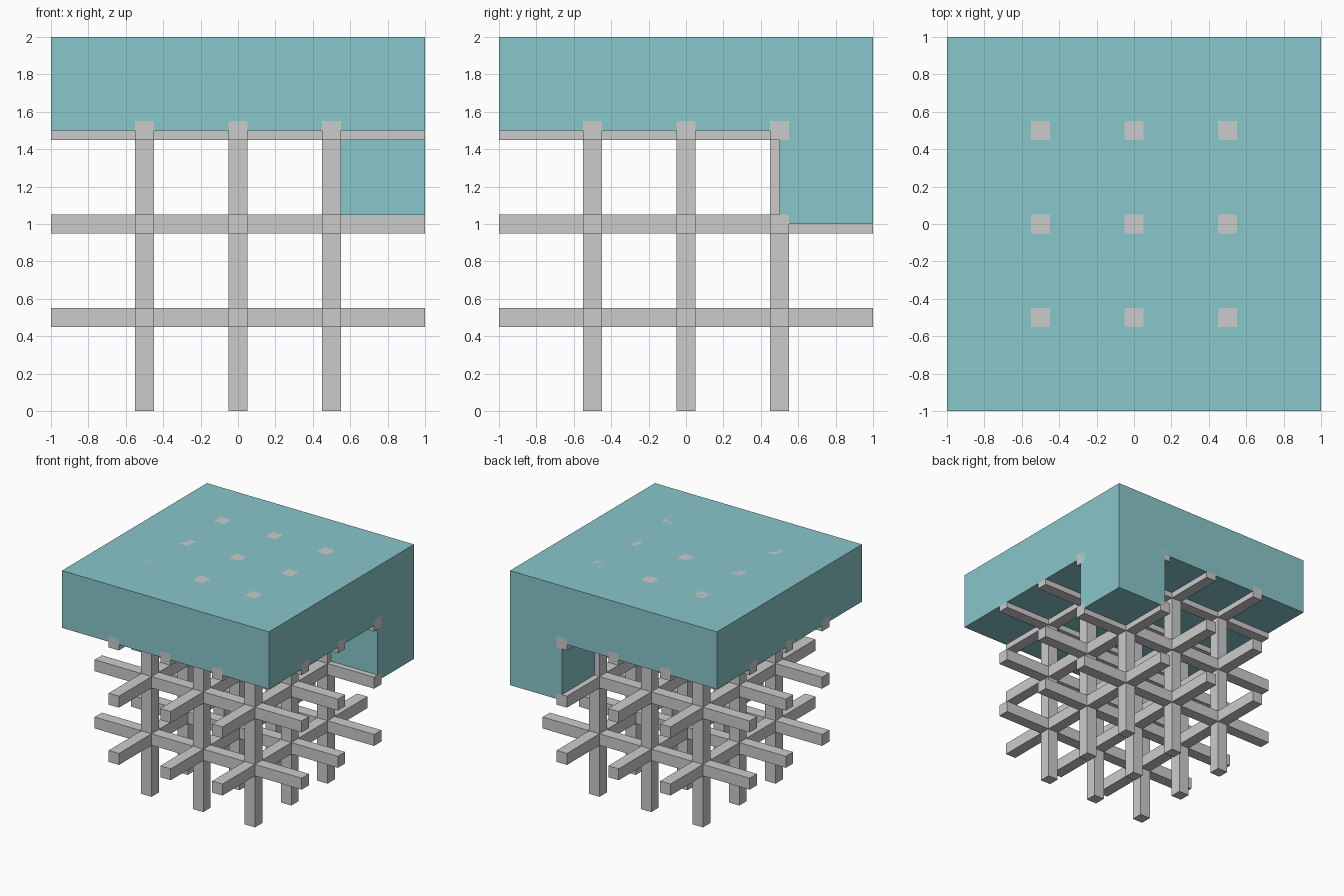
import bpy
import bmesh
from mathutils import Matrix, Vector

if "Cube" in bpy.data.objects:
    bpy.data.objects.remove(bpy.data.objects["Cube"])

GRID = (-0.5, 0.0, 0.5)   # lattice spacing
T = 0.1                   # beam thickness


def add_box(bm, centre, size):
    m = Matrix.Translation(Vector(centre)) @ Matrix.Diagonal((*size, 1.0))
    bmesh.ops.create_cube(bm, size=1.0, matrix=m)


def make_object(name, bm, mat=None):
    mesh = bpy.data.meshes.new(name)
    bm.to_mesh(mesh)
    bm.free()
    obj = bpy.data.objects.new(name, mesh)
    bpy.context.collection.objects.link(obj)
    if mat:
        mesh.materials.append(mat)
    return obj


# Lattice: nine full-length square beams along each axis
for axis, name in enumerate(("beams_left_right", "beams_front_back", "posts")):
    bm = bmesh.new()
    size = [T, T, T]
    size[axis] = 2.0
    for a in GRID:
        for b in GRID:
            centre = [a, b]
            centre.insert(axis, 0.0)
            centre[2] += 1.0
            add_box(bm, centre, size)
    make_object(name, bm)

# Solid: slab over the top layer with one corner cell hanging below,
# extruded from the slab's underside so it is a single closed shell
teal = bpy.data.materials.new("teal")
teal.diffuse_color = (0.25, 0.57, 0.59, 1.0)
teal.use_nodes = True
teal.node_tree.nodes["Principled BSDF"].inputs["Base Color"].default_value = teal.diffuse_color

bm = bmesh.new()
add_box(bm, (0, 0, 1.75), (2, 2, 0.5))
for normal in ((1, 0, 0), (0, 1, 0)):
    bmesh.ops.bisect_plane(bm, geom=bm.verts[:] + bm.edges[:] + bm.faces[:],
                           plane_co=Vector(normal) * 0.5, plane_no=normal)
bm.normal_update()
corner = [f for f in bm.faces if f.normal.z < -0.9
          and f.calc_center_median().x > 0.5 and f.calc_center_median().y > 0.5]
result = bmesh.ops.extrude_face_region(bm, geom=corner)
bmesh.ops.delete(bm, geom=[f for f in corner if f.is_valid], context="FACES_ONLY")
moved = [g for g in result["geom"] if isinstance(g, bmesh.types.BMVert)]
bmesh.ops.translate(bm, verts=moved, vec=(0, 0, -0.5))
bmesh.ops.recalc_face_normals(bm, faces=bm.faces[:])
make_object("filled_block", bm, teal)
